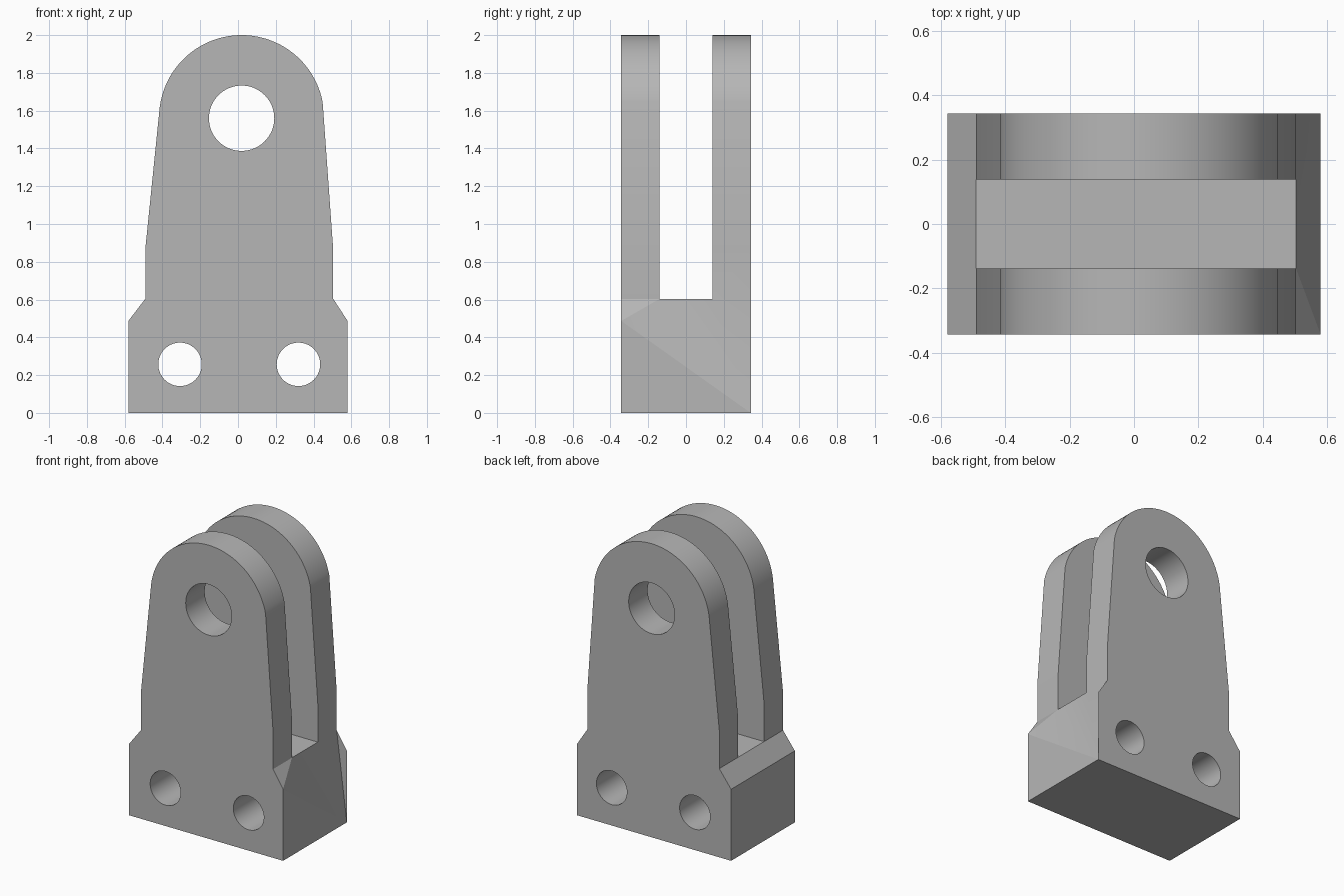
import bpy, bmesh
from math import sin, cos, radians, pi
from mathutils import Matrix, Vector

cube = bpy.data.objects.get("Cube")
if cube:
    bpy.data.objects.remove(cube, do_unlink=True)

DEPTH = 0.343            # half thickness of the bracket
GAP = 0.139              # half width of the slot
FLOOR, SHOULDER = 0.604, 0.487
BASE, WAIST = 0.58, 0.504
EYE_X, EYE_Z, EYE_R = 0.019, 1.563, 0.437

grey = bpy.data.materials.new("steel grey")
grey.use_nodes = True
colour = (0.47, 0.47, 0.47, 1)
grey.diffuse_color = colour
grey.node_tree.nodes["Principled BSDF"].inputs["Base Color"].default_value = colour


def make_object(name, bm):
    bmesh.ops.recalc_face_normals(bm, faces=bm.faces[:])
    mesh = bpy.data.meshes.new(name)
    bm.to_mesh(mesh)
    bm.free()
    mesh.materials.append(grey)
    obj = bpy.data.objects.new(name, mesh)
    bpy.context.collection.objects.link(obj)
    return obj


def extrude_profile(name, points):
    bm = bmesh.new()
    face = bm.faces.new([bm.verts.new((x, -DEPTH, z)) for x, z in points])
    out = bmesh.ops.extrude_face_region(bm, geom=[face])
    moved = [g for g in out["geom"] if isinstance(g, bmesh.types.BMVert)]
    bmesh.ops.translate(bm, verts=moved, vec=(0, 2 * DEPTH, 0))
    return make_object(name, bm)


def hole_cutter(name, x, z, radius):
    bm = bmesh.new()
    place = Matrix.Translation((x, 0, z)) @ Matrix.Rotation(pi / 2, 4, 'X')
    bmesh.ops.create_cone(bm, cap_ends=True, segments=64, radius1=radius,
                          radius2=radius, depth=3 * DEPTH, matrix=place)
    return make_object(name, bm)


def slot_cutter():
    bm = bmesh.new()
    bmesh.ops.create_cube(bm, size=2)
    for v in bm.verts:
        v.co = (v.co.x, v.co.y * GAP, FLOOR if v.co.z < 0 else 2.5)
    return make_object("slot_cutter", bm)


# Bracket outline: flared base, tapering sides and a round head
arc = [radians(11 + 165 * i / 48) for i in range(49)]
outline = [(-BASE, 0), (BASE, 0), (BASE, SHOULDER), (WAIST, FLOOR), (WAIST, 0.865)]
outline += [(EYE_X + EYE_R * cos(a), EYE_Z + EYE_R * sin(a)) for a in arc]
outline += [(-0.491, 0.865), (-0.491, FLOOR), (-BASE, SHOULDER)]
bracket = extrude_profile("clevis_bracket", outline)

# Slot between the lugs, pin hole and two mounting holes
cutters = [slot_cutter(),
           hole_cutter("pin_hole_cutter", EYE_X, 1.56, 0.173),
           hole_cutter("right_bolt_hole_cutter", -0.307, 0.257, 0.115),
           hole_cutter("left_bolt_hole_cutter", 0.32, 0.257, 0.115)]
for cutter in cutters:
    mod = bracket.modifiers.new(cutter.name, 'BOOLEAN')
    mod.operation = 'DIFFERENCE'
    mod.solver = 'EXACT'
    mod.object = cutter
bpy.context.view_layer.update()
graph = bpy.context.evaluated_depsgraph_get()
solid = bpy.data.meshes.new_from_object(bracket.evaluated_get(graph))
bracket.modifiers.clear()
bracket.data = solid
for cutter in cutters:
    bpy.data.objects.remove(cutter, do_unlink=True)

# Left side of the base: replace the plain shoulder with slanted facets
bm = bmesh.new()
bm.from_mesh(solid)
bm.normal_update()
wall = [f for f in bm.faces if f.normal.x > 0.5
        and f.calc_center_median().x > WAIST + 0.01
        and f.calc_center_median().z < FLOOR]
bmesh.ops.delete(bm, geom=wall, context='FACES_ONLY')
corner = Vector((BASE, -DEPTH, SHOULDER))
front_foot, back_foot = (BASE, -DEPTH, 0), (BASE, DEPTH, 0)
rim = [(WAIST, y, FLOOR) for y in (-DEPTH, -GAP, GAP, DEPTH)]
facets = [(corner, front_foot, back_foot), (corner, rim[1], rim[0]),
          (corner, back_foot, rim[1]), (back_foot, rim[2], rim[1]),
          (back_foot, rim[3], rim[2])]
for facet in facets:
    bm.faces.new([bm.verts.new(p) for p in facet])
bmesh.ops.remove_doubles(bm, verts=bm.verts[:], dist=0.0005)
bm.to_mesh(solid)
bm.free()

# Smooth the head and bores, keep the edges sharp
bpy.ops.object.select_all(action='DESELECT')
bracket.select_set(True)
bpy.context.view_layer.objects.active = bracket
bpy.ops.object.shade_smooth_by_angle(angle=radians(15))
